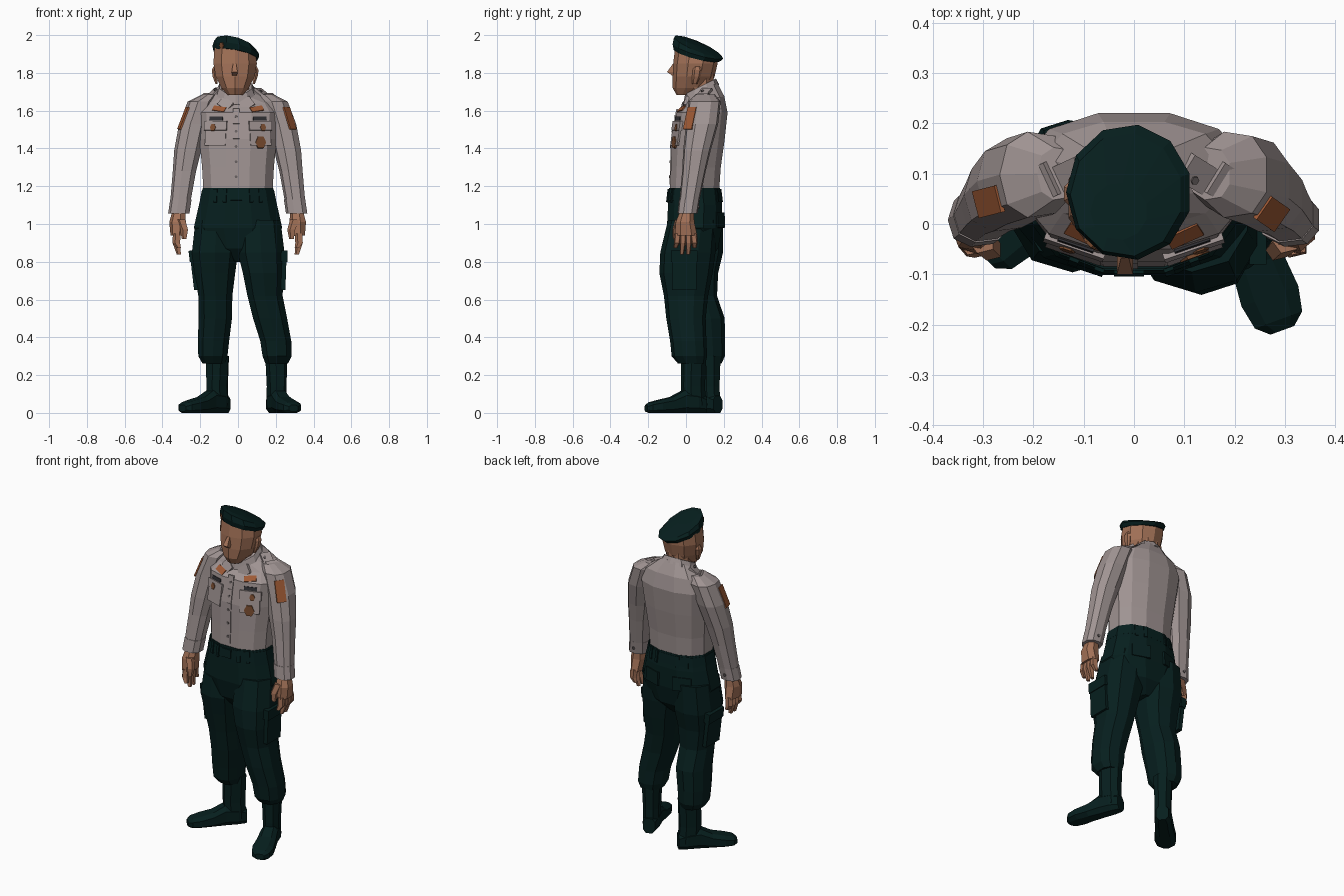
import bpy
import bmesh
from math import cos, sin, pi, copysign, radians
from mathutils import Matrix, Vector
from mathutils.bvhtree import BVHTree

if "Cube" in bpy.data.objects:
    bpy.data.objects.remove(bpy.data.objects["Cube"])

trees = {}


def make_material(name, red, green, blue):
    material = bpy.data.materials.new(name)
    material.use_nodes = True
    colour = (red, green, blue, 1)
    material.diffuse_color = colour
    material.node_tree.nodes["Principled BSDF"].inputs["Base Color"].default_value = colour
    return material


shirt = make_material("shirt grey", .35, .295, .29)
green = make_material("uniform green", .002, .0135, .013)
skin = make_material("skin", .36, .165, .095)
orange = make_material("patch orange", .34, .1, .035)
bronze = make_material("badge bronze", .2, .075, .03)
dark = make_material("dark metal", .03, .03, .035)
button_grey = make_material("button grey", .14, .12, .12)


def finish(name, bm, material):
    bmesh.ops.recalc_face_normals(bm, faces=bm.faces)
    mesh = bpy.data.meshes.new(name)
    bm.to_mesh(mesh)
    mesh.materials.append(material)
    bpy.context.collection.objects.link(bpy.data.objects.new(name, mesh))
    trees[name] = BVHTree.FromBMesh(bm)
    bm.free()


def loft(name, rings, sides, material, power=.85, matrix=Matrix()):
    """Rings are x, y, z, x radius, y radius, then optional slopes along y and x."""
    bm = bmesh.new()
    loops = []
    for x, y, z, rx, ry, *slopes in rings:
        slope_y, slope_x = (slopes + [0, 0])[:2]
        loop = []
        for i in range(sides):
            angle = 2 * pi * (i + .5) / sides
            c, s = cos(angle), sin(angle)
            dx = rx * copysign(abs(c) ** power, c) / cos(pi / sides) ** power
            dy = ry * copysign(abs(s) ** power, s) / cos(pi / sides) ** power
            point = Vector((x + dx, y + dy, z + slope_y * dy + slope_x * dx))
            loop.append(bm.verts.new(matrix @ point))
        loops.append(loop)
    for low, high in zip(loops, loops[1:]):
        for i in range(sides):
            j = (i + 1) % sides
            bm.faces.new((low[i], low[j], high[j], high[i]))
    bm.faces.new(loops[0])
    bm.faces.new(loops[-1])
    finish(name, bm, material)


def stick(name, target, origin, aim, size, material, sides=4, spin=0):
    """Fix a thin plate where a ray meets the surface of another part."""
    hit, normal, _, _ = trees[target].ray_cast(Vector(origin), Vector(aim))
    if hit is None:
        return
    if normal.dot(Vector(aim)) > 0:
        normal.negate()
    side = Vector((0, 0, 1)).cross(normal).normalized()
    up = normal.cross(side)
    place = Matrix((side, up, normal)).transposed().to_4x4()
    place.translation = hit
    place = (place @ Matrix.Rotation(spin, 4, 'Z') @ Matrix.Diagonal((*size, 1))
             @ Matrix.Rotation(pi / sides, 4, 'Z'))
    radius = .5 / cos(pi / sides)
    bm = bmesh.new()
    bmesh.ops.create_cone(bm, cap_ends=True, segments=sides, radius1=radius,
                          radius2=radius, depth=1, matrix=place)
    finish(name, bm, material)


def flip(rings, s):
    return [(s * ring[0], *ring[1:]) for ring in rings]


def on_chest(name, x, z, size, material, sides=4, spin=0):
    stick(name, "shirt_body", (x, -2, z), (0, 1, 0), size, material, sides, spin)


# Shirt body, collar and neck
loft("shirt_body", [(0, .045, 1.17, .183, .13), (0, .052, 1.3, .19, .132),
                    (0, .065, 1.45, .205, .14), (0, .085, 1.59, .22, .135),
                    (0, .1, 1.655, .185, .103, .2), (-.012, .085, 1.705, .1, .08, .55)],
     12, shirt)
loft("collar", [(-.012, .08, 1.685, .105, .092, .55), (-.012, .077, 1.73, .085, .078, .5)],
     10, shirt)
loft("neck", [(-.015, .075, 1.62, .07, .068), (-.015, .075, 1.8, .075, .07)], 8, skin)

# Trousers top, running down into the crotch, and belt
loft("trouser_hips", [(0, .045, 1.19, .186, .134), (0, .048, 1.1, .207, .143),
                      (0, .045, .98, .234, .146), (0, .045, .87, .17, .125),
                      (0, .045, .8, .03, .07)], 12, green)
loft("belt", [(0, .045, 1.125, .202, .143), (0, .045, 1.18, .191, .137)], 12, green)
stick("belt_buckle", "belt", (-.01, -2, 1.15), (0, 1, 0), (.06, .05, .012), green)
for x in (-.12, -.07, .07, .12):
    for face in (-1, 1):
        stick("belt_loop", "belt", (x, 2 * face, 1.15), (0, -face, 0),
              (.02, .07, .01), green)

# Legs, the left one stepping forward
loft("left_leg", [(.115, .035, 1.02, .11, .125), (.122, .01, .85, .124, .14),
                  (.134, 0, .74, .108, .135), (.143, 0, .62, .093, .112),
                  (.17, 0, .5, .09, .1), (.2, .012, .38, .082, .092),
                  (.207, .018, .3, .077, .09), (.205, .03, .262, .06, .07)], 10, green)
loft("right_leg", [(-.115, .06, 1.02, .11, .13), (-.122, .05, .85, .122, .14),
                   (-.123, .05, .74, .108, .115), (-.12, .06, .62, .09, .1),
                   (-.12, .09, .5, .088, .11), (-.13, .102, .38, .083, .1),
                   (-.133, .108, .3, .077, .094), (-.128, .115, .262, .06, .07)], 10, green)

for s, label, turn, ankle, patch_eye in (
        (1, "left", 20, (.205, .035, 0), Vector((.85, -.7, 1.56))),
        (-1, "right", -44, (-.112, .118, 0), Vector((-1, -.4, 1.56)))):
    leg = label + "_leg"
    # Boot: an upright shaft and a foot swept forward
    stand = Matrix.Translation(ankle) @ Matrix.Rotation(radians(turn), 4, 'Z')
    loft(label + "_boot_shaft", [(0, .008, .04, .045, .06), (0, .002, .14, .045, .06),
                                 (0, .005, .3, .052, .062)], 8, green, .85, stand)
    loft(label + "_boot_foot", [(0, .045, -.07, .034, .045), (0, .055, -.02, .047, .055),
                                (0, .06, .05, .047, .06), (0, .042, .12, .054, .042),
                                (0, .034, .19, .06, .034), (0, .028, .24, .05, .028),
                                (0, .024, .262, .025, .017)],
         8, green, .7, stand @ Matrix.Rotation(pi / 2, 4, 'X'))
    # Trouser pockets
    y = ankle[1] - .045
    stick(label + "_cargo_pocket", leg, (s * 2, y, .75), (-s, 0, 0), (.13, .2, .024), green)
    stick(label + "_cargo_flap", leg, (s * 2, y, .83), (-s, 0, 0), (.14, .06, .034), green)
    stick(label + "_back_pocket", "trouser_hips", (s * .1, 2, 1.02), (0, -1, 0),
          (.11, .08, .012), green)

    # Sleeve and cuff
    sleeve = label + "_sleeve"
    loft(sleeve, flip([(.15, .1, 1.685, .04, .05), (.195, .098, 1.648, .068, .082),
                       (.235, .085, 1.53, .073, .082), (.264, .058, 1.39, .07, .07),
                       (.282, .042, 1.28, .06, .06), (.31, .01, 1.07, .05, .048)], s),
         9, shirt)
    loft(label + "_cuff", flip([(.301, .018, 1.13, .055, .053), (.312, .008, 1.055, .055, .051)], s),
         9, shirt)
    stick(label + "_cuff_button", label + "_cuff", (s * .31, 2, 1.09), (0, -1, 0),
          (.016, .016, .012), button_grey, 6)
    stick(label + "_shoulder_patch", sleeve, patch_eye,
          Vector((s * .22, .088, 1.56)) - patch_eye, (.055, .125, .009), orange)

    # Shoulder strap with its loop and button
    for part, x, size, material, sides in (("strap", .14, (.06, .11, .02), shirt, 4),
                                           ("strap_loop", .165, (.07, .035, .045), shirt, 4),
                                           ("strap_button", .115, (.015, .015, .03),
                                            button_grey, 6)):
        stick(label + "_" + part, "shirt_body", (s * x, .09, 3), (0, 0, -1),
              size, material, sides)

    # Chest pocket, collar point and collar tab
    on_chest(label + "_chest_pocket", s * .118, 1.475, (.115, .12, .009), shirt)
    on_chest(label + "_pocket_flap", s * .118, 1.52, (.125, .05, .016), shirt)
    on_chest(label + "_name_tape", s * .115, 1.558, (.075, .02, .009), dark)
    on_chest(label + "_collar_point", s * .055 - .01, 1.635, (.07, .055, .02), shirt,
             4, s * radians(35))
    on_chest(label + "_collar_tab", s * .1, 1.608, (.07, .034, .009), orange,
             4, s * radians(12))
    on_chest(label + "_flap_badge", s * .13, 1.51, (.028, .036, .024), bronze, 6)

    # Hand
    loft(label + "_palm", flip([(.312, .005, 1.07, .032, .034), (.318, -.005, 1.01, .042, .046),
                                (.32, 0, .94, .034, .056)], s), 7, skin)
    for i in range(4):
        y = .045 - i * .031
        tip = .872 - .034 * (i in (1, 2))
        loft(label + "_finger", flip([(.322, y * .9, .95, .019, .016),
                                      (.325, y, .9, .018, .014),
                                      (.312, y * 1.1 - .004, tip, .01, .009)], s), 5, skin)
    loft(label + "_thumb", flip([(.302, -.035, 1.025, .022, .02), (.284, -.052, .97, .019, .018),
                                 (.284, -.058, .92, .011, .01)], s), 5, skin)

    # Ear
    x = s * .108 - .015
    loft(label + "_ear", [(x - s * .01, .045, 1.74, .006, .012), (x, .055, 1.78, .011, .02),
                          (x + s * .005, .06, 1.815, .011, .022),
                          (x, .06, 1.835, .006, .014)], 6, skin)

# Shirt front: placket, buttons and the large badge
for i in range(5):
    z = 1.25 + i * .08
    on_chest("placket", -.01, z, (.035, .08, .009), shirt)
    on_chest("shirt_button", -.01, z, (.014, .014, .016), button_grey, 6)
on_chest("pocket_badge", .118, 1.432, (.052, .062, .02), bronze, 6)

# Head and nose
loft("head", [(-.015, -.002, 1.682, .04, .045), (-.015, .028, 1.72, .072, .094),
              (-.015, .04, 1.78, .103, .106), (-.015, .05, 1.85, .115, .112),
              (-.015, .055, 1.9, .11, .108, -.25, -.2)], 10, skin, .95)
loft("nose", [(-.018, -.06, 1.785, .012, .012), (-.018, -.076, 1.805, .016, .024),
              (-.018, -.06, 1.85, .008, .008)], 4, skin)

# Beret, tipped to the back and one side, thick at the front
loft("beret", [(-.012, .057, 1.893, .113, .118, -.25, -.18),
               (-.01, .063, 1.917, .12, .13, -.28, -.2),
               (-.015, .058, 1.942, .107, .118, -.4, -.25),
               (-.03, .025, 1.968, .055, .055, -.38, -.22)], 11, green, 1)
stick("beret_badge", "beret", (-.085, -2, 1.945), (0, 1, 0), (.026, .032, .012), bronze, 6)
